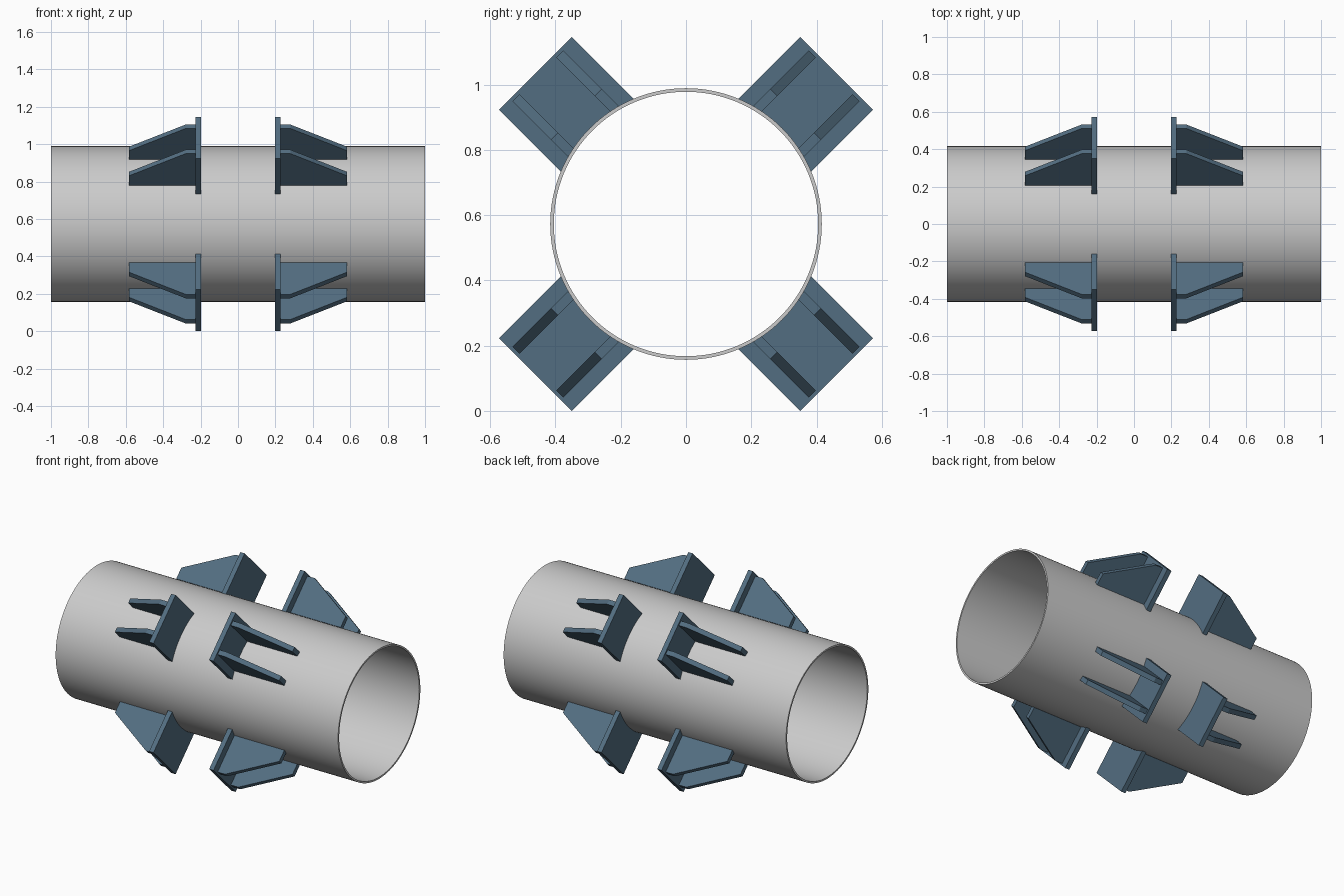
import bpy, bmesh
from math import sin, cos, asin, pi, radians
from mathutils import Matrix, Vector

if "Cube" in bpy.data.objects:
    bpy.data.objects.remove(bpy.data.objects["Cube"])

CZ = 0.573             # pipe axis height
R_OUT, R_IN = 0.416, 0.405
blue = bpy.data.materials.new("blue_steel")
blue.diffuse_color = (0.086, 0.155, 0.22, 1)
blue.use_nodes = True
blue.node_tree.nodes["Principled BSDF"].inputs["Base Color"].default_value = blue.diffuse_color


def finish(bm, name, mat=None):
    bmesh.ops.recalc_face_normals(bm, faces=bm.faces)
    me = bpy.data.meshes.new(name)
    bm.to_mesh(me)
    bm.free()
    ob = bpy.data.objects.new(name, me)
    bpy.context.collection.objects.link(ob)
    if mat:
        me.materials.append(mat)
    return ob


def prism(name, points, depth, matrix):
    """Extrude a planar outline along depth, then place it."""
    bm = bmesh.new()
    face = bm.faces.new([bm.verts.new(p) for p in points])
    ext = bmesh.ops.extrude_face_region(bm, geom=[face])["geom"]
    bmesh.ops.translate(bm, vec=depth,
                        verts=[g for g in ext if isinstance(g, bmesh.types.BMVert)])
    bm.transform(matrix)
    return finish(bm, name, blue)


# Pipe: wall section spun about the x axis
bm = bmesh.new()
ring = [bm.verts.new((x, 0, r)) for x, r in
        ((-1, R_IN), (1, R_IN), (1, R_OUT), (-1, R_OUT))]
edges = [bm.edges.new((ring[i], ring[(i + 1) % 4])) for i in range(4)]
bmesh.ops.spin(bm, geom=ring + edges, cent=(0, 0, 0), axis=(1, 0, 0),
               angle=2 * pi, steps=128, use_merge=True)
bmesh.ops.remove_doubles(bm, verts=bm.verts, dist=1e-5)
bm.transform(Matrix.Translation((0, 0, CZ)))
pipe = finish(bm, "pipe")
bpy.context.view_layer.objects.active = pipe
pipe.select_set(True)
bpy.ops.object.shade_smooth_by_angle(angle=radians(30))

# Plate outline: square outer edge, inner edge hugging the pipe
HALF_W, TOP = 0.158, 0.6525
a = asin(HALF_W / R_OUT)
arc = [(R_OUT * sin(t), R_OUT * cos(t)) for t in (a - 2 * a * i / 16 for i in range(17))]
plate = [(0.197, y, z) for y, z in arc + [(-HALF_W, TOP), (HALF_W, TOP)]]
# Gusset outline: short flat top, then sloping down to the pipe
gusset = [(x, 0, z) for x, z in
          ((0.228, 0.402), (0.582, 0.402), (0.582, 0.475), (0.28, 0.642), (0.228, 0.642))]

# Four brackets round the pipe, mirrored to both ends
for k in range(4):
    turn = Matrix.Translation((0, 0, CZ)) @ Matrix.Rotation(radians(45 + 90 * k), 4, 'X')
    for side, s in (("right", 1), ("left", -1)):
        m = turn @ Matrix.Diagonal((s, 1, 1, 1))
        prism(f"{side}_plate_{k + 1}", plate, Vector((0.031, 0, 0)), m)
        for j, y in enumerate((-0.11, 0.08)):
            prism(f"{side}_gusset_{k + 1}_{j + 1}", gusset, Vector((0, 0.03, 0)),
                  m @ Matrix.Translation((0, y, 0)))
